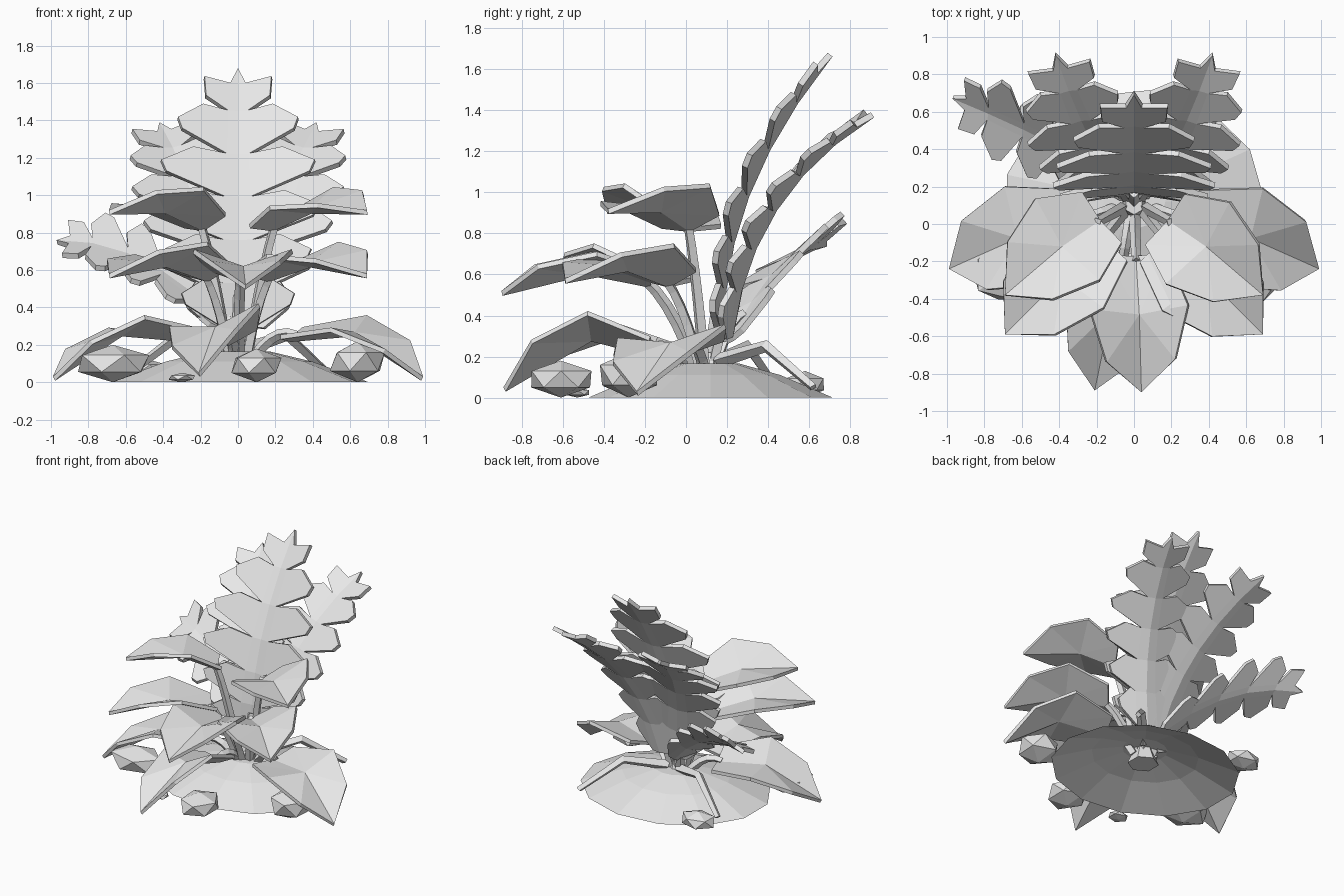
import bpy, bmesh, math, random
from mathutils import Vector

random.seed(4)
cube = bpy.data.objects.get("Cube")
if cube:
    bpy.data.objects.remove(cube, do_unlink=True)

grey = bpy.data.materials.new("pale_grey")
grey.use_nodes = True
grey.diffuse_color = (0.8, 0.8, 0.8, 1)
grey.node_tree.nodes["Principled BSDF"].inputs["Base Color"].default_value = (0.8, 0.8, 0.8, 1)


def finish(name, bm, thickness=0):
    bmesh.ops.remove_doubles(bm, verts=bm.verts, dist=0.0005)
    mesh = bpy.data.meshes.new(name)
    bm.to_mesh(mesh)
    bm.free()
    mesh.materials.append(grey)
    ob = bpy.data.objects.new(name, mesh)
    bpy.context.scene.collection.objects.link(ob)
    if thickness:
        mod = ob.modifiers.new("thickness", "SOLIDIFY")
        mod.thickness = thickness
        mod.offset = -1


class Path:
    """Smooth arc through three points; the side direction is level unless rolled or given."""
    def __init__(self, a, mid, b, roll=0, side=None):
        self.a, self.b = Vector(a), Vector(b)
        self.c = 2 * Vector(mid) - (self.a + self.b) / 2
        d = self.b - self.a
        level = Vector((d.y, -d.x, 0)).normalized()
        self.side = Vector(side or (level.x, level.y, roll)).normalized()

    def at(self, t):
        return self.a * (1 - t) ** 2 + self.c * 2 * t * (1 - t) + self.b * t * t

    def tangent(self, t):
        return ((self.c - self.a) * (1 - t) + (self.b - self.c) * t).normalized()

    def point(self, t, v, lift=0):
        normal = self.side.cross(self.tangent(t))
        return self.at(t) + self.side * v + normal * lift


def face(bm, points, flip=False):
    if flip:
        points = points[::-1]
    bm.faces.new([bm.verts.new(p) for p in points])


def tube(name, path, r0, r1, steps=5):
    bm = bmesh.new()
    rings = []
    for i in range(steps + 1):
        t = i / steps
        r = r0 + (r1 - r0) * t
        rings.append([path.point(t, r * x, r * y) for x, y in ((1, 0), (0, 1), (-1, 0), (0, -1))])
    for lo, hi in zip(rings, rings[1:]):
        for k in range(4):
            j = (k + 1) % 4
            face(bm, [lo[j], lo[k], hi[k], hi[j]])
    face(bm, rings[0])
    face(bm, rings[-1][::-1])
    bmesh.ops.recalc_face_normals(bm, faces=bm.faces)
    finish(name, bm)


def stem(name, end):
    """Stalk that leaves the root steeply, then bends to its leaf."""
    e = Vector(end)
    root = Vector((e.x * 0.25, 0.09 + e.y * 0.15, 0.12))
    mid = root.lerp(e, 0.5)
    mid.z += 0.06
    tube(name, Path(root, mid, e), 0.032, 0.025)


def frond(name, a, mid, b, widths, rib=0.09, fold=0.16, side=None):
    path = Path(a, mid, b, side=side)
    bm = bmesh.new()
    n = len(widths)
    d = 1 / n
    for s in (1, -1):
        def p(t, v):
            return path.point(t, s * v, fold * v)
        for i, w in enumerate(widths):
            t = i * d
            r0 = rib * (1 - 0.5 * t)
            r1 = rib * (1 - 0.5 * (t + d))
            if i < n - 1:
                face(bm, [p(t, 0), p(t, r0), p(t + d, r1), p(t + d, 0)], s < 0)
                face(bm, [p(t, r0), p(t + 0.5 * d, 0.93 * w), p(t + 0.75 * d, w),
                          p(t + 1.1 * d, 0.58 * w), p(t + d, r1)], s < 0)
            else:
                face(bm, [p(t, 0), p(t, r0), p(t + 0.3 * d, w), p(t + 0.74 * d, 1.05 * w),
                          p(t + 0.64 * d, 0.24 * w), p(1, 0)], s < 0)
    finish(name, bm, 0.03)
    stem(name + "_stalk", path.at(0.12))


def leaf(name, a, mid, b, width=0.28, cup=0.35, roll=0, heel=0.62):
    path = Path(a, mid, b, roll)
    bm = bmesh.new()
    spine = [0, 0.45, 1]
    rim = [(0.02, heel), (0.4, 1), (0.76, 0.7)]
    for s in (1, -1):
        edge = [path.point(t, s * width * w, cup * width * w) for t, w in rim]
        base, middle, tip = [path.at(t) for t in spine]
        for tri in ((base, edge[0], middle), (edge[0], edge[1], middle),
                    (edge[1], edge[2], middle), (edge[2], tip, middle)):
            face(bm, list(tri), s < 0)
    finish(name, bm, 0.025)
    stem(name + "_stem", path.at(0.04))


# Earth mound: open low shell
bm = bmesh.new()
sides = 13
rings = []
for scale, z in ((1, 0), (0.57, 0.11), (0.24, 0.165)):
    rings.append([bm.verts.new((0.7 * scale * math.cos(k * math.tau / sides),
                                0.12 + 0.6 * scale * math.sin(k * math.tau / sides), z))
                  for k in range(sides)])
for lo, hi in zip(rings, rings[1:]):
    for k in range(sides):
        j = (k + 1) % sides
        bm.faces.new((lo[k], lo[j], hi[j], hi[k]))
bm.faces.new(rings[-1])
finish("mound", bm)

# Root crown
bm = bmesh.new()
bmesh.ops.create_cone(bm, cap_ends=True, segments=6, radius1=0.11, radius2=0.05, depth=0.16)
bmesh.ops.translate(bm, verts=bm.verts, vec=(0, 0.1, 0.14))
finish("root_crown", bm)

# Tall lobed fronds at the back
frond("tall_frond", (0, 0.16, 0.3), (0, 0.28, 0.99), (0, 0.69, 1.68),
      [0.3, 0.39, 0.43, 0.41, 0.32, 0.17])
frond("small_right_frond", (-0.05, 0.22, 0.3), (-0.5, 0.46, 0.65), (-0.97, 0.67, 0.76),
      [0.16, 0.22, 0.26, 0.25, 0.15], 0.06, side=(0.1, 0.8, 0.55))

# Mirrored fronds and broad leaves
for side, s in (("left", 1), ("right", -1)):
    frond(side + "_frond", (s * 0.06, 0.2, 0.3), (s * 0.22, 0.42, 0.93), (s * 0.42, 0.9, 1.39),
          [0.2, 0.27, 0.31, 0.31, 0.25, 0.16], 0.08, side=(1, s * -0.2, s * -0.15))
    leaf(side + "_upper_leaf", (s * 0.18, 0.02, 0.83), (s * 0.41, -0.14, 0.93), (s * 0.69, -0.38, 0.92),
         cup=0.28, roll=-0.18)
    leaf(side + "_middle_leaf", (s * 0.16, -0.08, 0.56), (s * 0.41, -0.31, 0.64), (s * 0.69, -0.59, 0.58),
         cup=0.3, roll=-0.12)
    leaf(side + "_low_leaf", (s * 0.28, 0.02, 0.24), (s * 0.66, -0.09, 0.26), (s * 0.99, -0.24, 0.03),
         cup=0.18, roll=-0.12)
leaf("front_middle_leaf", (0.01, -0.17, 0.56), (0.03, -0.52, 0.62), (0.04, -0.9, 0.52), 0.26)
leaf("front_low_leaf", (-0.05, -0.15, 0.22), (-0.13, -0.5, 0.29), (-0.21, -0.89, 0.05), 0.25, 0.25, -0.25)

# Narrow drooping blades at the back
for side, tip in (("left", (0.48, 0.62, 0.05)), ("right", (-0.58, 0.44, 0.05))):
    e = Vector(tip)
    mid = Vector((e.x * 0.55, 0.16 + (e.y - 0.16) * 0.5, 0.25))
    tube(side + "_back_blade", Path((e.x * 0.1, 0.16, 0.18), mid, tip), 0.04, 0.022, 2)

# Rocks: flattened icosahedra
for name, x, y, rx, ry, rz in (("right_rock", -0.67, -0.27, 0.22, 0.16, 0.1),
                               ("left_rock", 0.64, -0.28, 0.16, 0.16, 0.11),
                               ("front_rock", 0.1, -0.61, 0.15, 0.17, 0.09),
                               ("back_rock", -0.51, 0.58, 0.14, 0.11, 0.065),
                               ("pebble", -0.3, -0.53, 0.08, 0.07, 0.025)):
    bm = bmesh.new()
    bmesh.ops.create_icosphere(bm, subdivisions=1, radius=1)
    for v in bm.verts:
        k = random.uniform(0.92, 1.05)
        v.co = (x + v.co.x * rx * k, y + v.co.y * ry * k, rz + v.co.z * rz)
    finish(name, bm)
